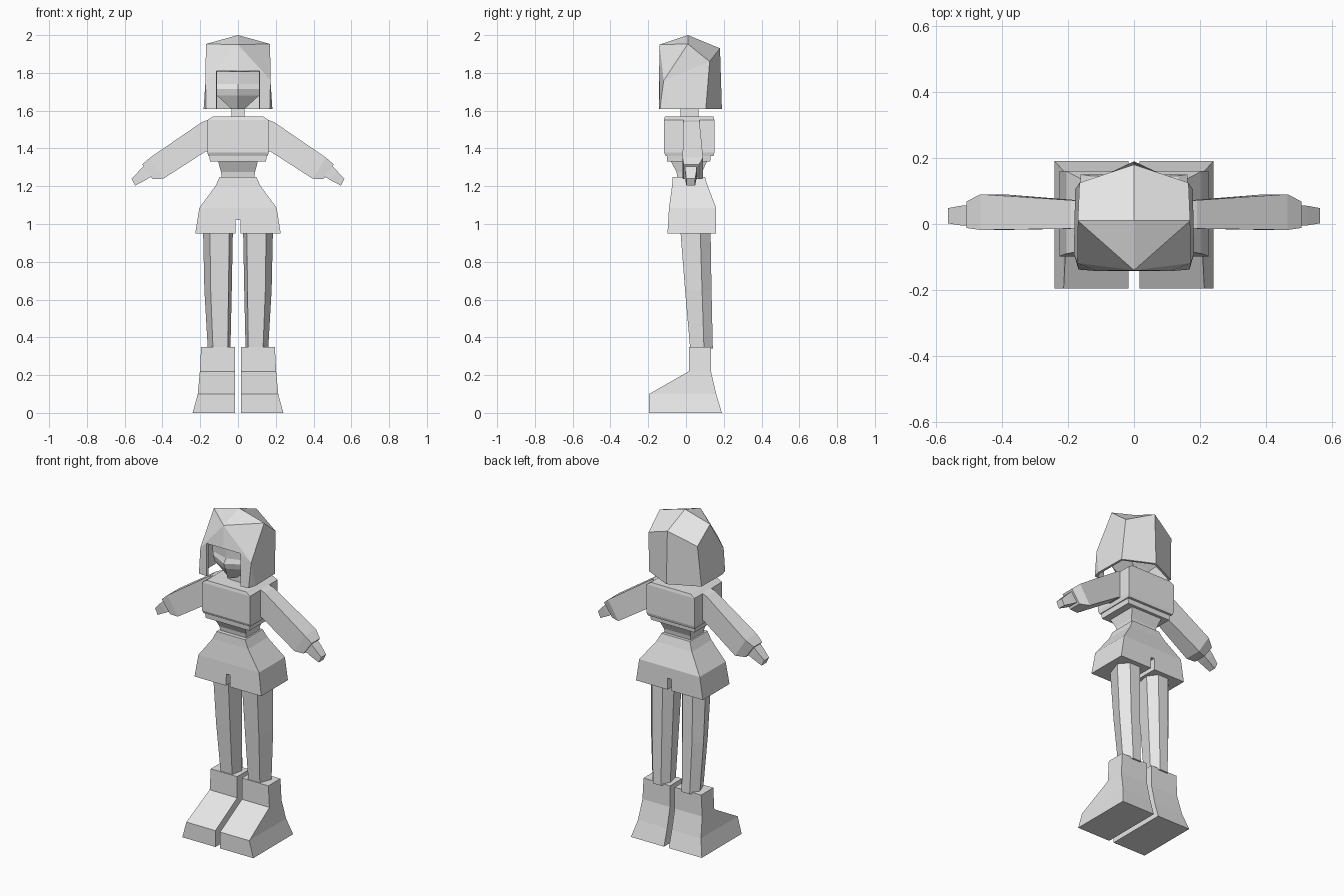
import bpy, bmesh

if "Cube" in bpy.data.objects:
    bpy.data.objects.remove(bpy.data.objects["Cube"])

GREY = bpy.data.materials.new("plain grey")
GREY.diffuse_color = (0.8, 0.8, 0.8, 1)
GREY.use_nodes = True
GREY.node_tree.nodes["Principled BSDF"].inputs["Base Color"].default_value = GREY.diffuse_color


def make(name, verts, faces, mirror=False, weld=False):
    """Mesh object from points and faces; mirror adds the x-flipped half."""
    bm = bmesh.new()
    for s in ((1, -1) if mirror else (1,)):
        vs = [bm.verts.new((x * s, y, z)) for x, y, z in verts]
        for f in faces:
            bm.faces.new([vs[i] for i in f])
    if weld:
        bmesh.ops.remove_doubles(bm, verts=bm.verts[:], dist=0.0005)
    bmesh.ops.recalc_face_normals(bm, faces=bm.faces[:])
    me = bpy.data.meshes.new(name)
    bm.to_mesh(me)
    bm.free()
    me.materials.append(GREY)
    ob = bpy.data.objects.new(name, me)
    bpy.context.collection.objects.link(ob)
    return ob


def loft(name, rings, mirror=False):
    """Skin a closed body through rings of equal point count."""
    n = len(rings[0])
    verts = [p for r in rings for p in r]
    faces = [(k * n + i, k * n + (i + 1) % n, (k + 1) * n + (i + 1) % n, (k + 1) * n + i)
             for k in range(len(rings) - 1) for i in range(n)]
    faces += [tuple(range(n)), tuple(range(len(verts) - n, len(verts)))]
    return make(name, verts, faces, mirror)


def rect(z, x0, x1, y0, y1):
    return [(x0, y0, z), (x1, y0, z), (x1, y1, z), (x0, y1, z)]


def sym(z, w, y0, y1):
    return rect(z, -w, w, y0, y1)


# Boots with sloping instep
loft("boots", [rect(0, .016, .24, -.195, .19), rect(.10, .016, .213, -.195, .16),
               rect(.22, .016, .202, .015, .132), rect(.35, .016, .195, .015, .132)], True)


# Six-sided legs leaning back towards the ankle
def leg_ring(z, x0, x1, yf, ym, yb):
    w = x1 - x0
    return [(x0 + .12 * w, yf, z), (x1 - .23 * w, yf, z), (x1, ym, z),
            (x1 - .3 * w, yb, z), (x0 + .25 * w, yb, z), (x0, ym, z)]


loft("legs", [leg_ring(.34, .04, .16, .022, .095, .142),
              leg_ring(.65, .033, .178, -.005, .085, .135),
              leg_ring(.97, .027, .185, -.03, .075, .13)], True)

# Flared shorts with a slot between the legs
shorts = loft("shorts", [sym(.95, .226, -.098, .16), sym(1.085, .205, -.09, .16),
                         sym(1.20, .12, -.074, .115), sym(1.25, .096, -.07, .10)])
slot = loft("slot_cutter", [sym(.90, .013, -.3, .3), sym(1.02, .013, -.3, .3)])
slot.hide_render = True
slot.hide_viewport = True
cut = shorts.modifiers.new("slot", 'BOOLEAN')
cut.object = slot
cut.operation = 'DIFFERENCE'
cut.solver = 'EXACT'

# Waist, hem band and chest
loft("waist", [sym(1.24, .086, -.045, .08), sym(1.275, .09, -.05, .085),
               sym(1.34, .107, -.085, .115)])
loft("hem_band", [sym(1.33, .148, -.10, .128), sym(1.362, .152, -.102, .13)])
loft("chest", [sym(1.36, .157, -.108, .145), sym(1.378, .162, -.116, .15),
               sym(1.55, .162, -.116, .15), sym(1.568, .135, -.112, .146)])
loft("neck", [sym(1.55, .035, -.028, .065), sym(1.68, .035, -.028, .065)])


# Arms: each ring spans an upper and a lower point in x,z
def arm_ring(xt, zt, xb, zb, y0, y1):
    return [(xt, y0, zt), (xt, y1, zt), (xb, y1, zb), (xb, y0, zb)]


loft("arms", [arm_ring(.15, 1.555, .14, 1.38, -.012, .07),
              arm_ring(.19, 1.54, .17, 1.385, -.014, .072),
              arm_ring(.465, 1.352, .395, 1.24, -.018, .09),
              arm_ring(.507, 1.315, .452, 1.238, -.012, .068)], True)
loft("hands", [arm_ring(.49, 1.315, .452, 1.255, -.006, .058),
               arm_ring(.525, 1.28, .485, 1.235, -.004, .055),
               arm_ring(.563, 1.24, .545, 1.203, .002, .048)], True)


# Head with pointed chin and a ridge down the face
def head_ring(z, w, yc, ys, yb):
    return [(0, yc, z), (w, ys, z), (w * .9, yb, z), (-w * .9, yb, z), (-w, ys, z)]


loft("head", [head_ring(1.61, .035, -.10, -.06, .05), head_ring(1.68, .112, -.125, -.07, .08),
              head_ring(1.715, .115, -.138, -.075, .09), head_ring(1.74, .115, -.115, -.08, .10),
              head_ring(1.86, .12, -.115, -.09, .10)])

# Hair shell: one half, mirrored and welded on the centre line
hair_points = [
    (0, .01, 2.0), (.17, .01, 1.953), (0, -.14, 1.95), (.172, -.118, 1.76),
    (0, -.142, 1.81), (.115, -.142, 1.81), (.115, -.142, 1.61), (.168, -.138, 1.61),
    (.182, -.09, 1.61), (.165, .125, 1.86), (0, .18, 1.93), (.178, .105, 1.61),
    (0, .19, 1.61)]
hair_faces = [(0, 2, 1), (2, 3, 1), (0, 1, 9, 10), (10, 9, 11, 12), (1, 3, 9),
              (3, 8, 11, 9), (3, 7, 8), (2, 4, 5, 3), (5, 6, 7, 3)]
hair = make("hair", hair_points, hair_faces, mirror=True, weld=True)
shell = hair.modifiers.new("thickness", 'SOLIDIFY')
shell.thickness = .015
shell.offset = -1
